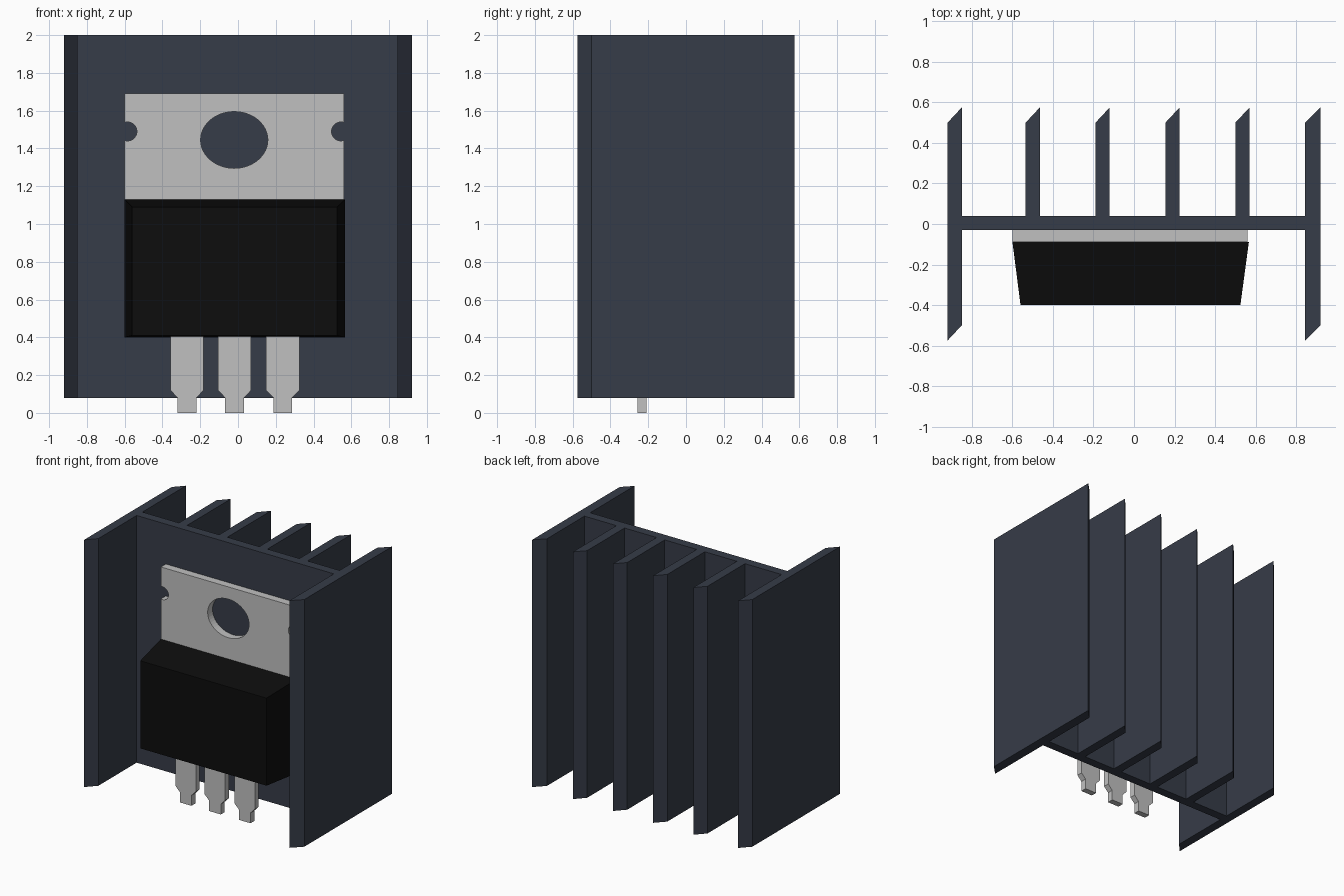
import bpy, bmesh, math

cube = bpy.data.objects.get("Cube")
if cube:
    bpy.data.objects.remove(cube, do_unlink=True)


def material(name, rgb):
    m = bpy.data.materials.new(name)
    m.use_nodes = True
    m.diffuse_color = (*rgb, 1)
    bsdf = next(n for n in m.node_tree.nodes if n.type == 'BSDF_PRINCIPLED')
    bsdf.inputs["Base Color"].default_value = (*rgb, 1)
    return m


SLATE = material("slate anodised", (0.037, 0.045, 0.065))
SILVER = material("silver metal", (0.53, 0.53, 0.53))
BLACK = material("black plastic", (0.004, 0.004, 0.004))


def add_object(name, mesh, mat):
    mesh.materials.clear()
    mesh.materials.append(mat)
    ob = bpy.data.objects.new(name, mesh)
    bpy.context.collection.objects.link(ob)
    return ob


def extrude(name, loops, lo, hi, mat, upright=False):
    """Extrude closed outlines (inner ones are holes) along z, or along y if upright."""
    cu = bpy.data.curves.new(name, 'CURVE')
    cu.dimensions = '2D'
    cu.fill_mode = 'BOTH'
    cu.extrude = (hi - lo) / 2
    for pts in loops:
        sp = cu.splines.new('POLY')
        sp.points.add(len(pts) - 1)
        for p, (x, y) in zip(sp.points, pts):
            p.co = (x, y, 0, 1)
        sp.use_cyclic_u = True
        sp.use_smooth = False
    tmp = bpy.data.objects.new(name + "_outline", cu)
    bpy.context.collection.objects.link(tmp)
    bpy.context.view_layer.update()
    deps = bpy.context.evaluated_depsgraph_get()
    mesh = bpy.data.meshes.new_from_object(tmp.evaluated_get(deps))
    bpy.data.objects.remove(tmp, do_unlink=True)
    bm = bmesh.new()
    bm.from_mesh(mesh)
    bmesh.ops.remove_doubles(bm, verts=bm.verts, dist=1e-5)
    mid = (lo + hi) / 2
    for v in bm.verts:
        x, y, z = v.co
        v.co = (x, mid - z, y) if upright else (x, y, z + mid)
    bmesh.ops.recalc_face_normals(bm, faces=bm.faces)
    bm.to_mesh(mesh)
    bm.free()
    mesh.name = name
    return add_object(name, mesh, mat)


def arc(cx, cy, rx, ry, a0, a1, n):
    return [(cx + rx * math.cos(a0 + (a1 - a0) * i / n),
             cy + ry * math.sin(a0 + (a1 - a0) * i / n)) for i in range(n + 1)]


# Finned heat sink: one extruded profile with slanted fin tips
TIP, CUT = 0.575, 0.5
profile = [(-0.92, -TIP), (-0.85, -CUT), (-0.85, -0.03), (0.845, -0.03),
           (0.845, -TIP), (0.92, -CUT), (0.92, TIP), (0.845, CUT), (0.845, 0.04)]
for x in (0.5, 0.155, -0.19, -0.535):
    profile += [(x + 0.07, 0.04), (x + 0.07, TIP), (x, CUT), (x, 0.04)]
profile += [(-0.85, 0.04), (-0.85, TIP), (-0.92, CUT)]
extrude("heat_sink", [profile], 0.08, 2.0, SLATE)

# Metal tab with mounting hole and side notches
CX, HALF, R, NZ = -0.02, 0.58, 0.05, 1.49
a = math.acos(-0.015 / R)
left_notch = arc(CX - HALF + 0.015, NZ, R, R, a, -a, 16)
right_notch = [(2 * CX - x, z) for x, z in reversed(left_notch)]
outline = ([(CX - HALF, 0.41), (CX + HALF, 0.41)] + right_notch +
           [(CX + HALF, 1.69), (CX - HALF, 1.69)] + left_notch)
hole = arc(CX, 1.445, 0.178, 0.15, 0, 2 * math.pi, 48)[:-1]
tab = extrude("mounting_tab", [outline, hole], -0.09, -0.03, SILVER, upright=True)

# Moulded body: a block tapering towards the front
bm = bmesh.new()
rings = []
for y, x0, x1, z0, z1 in ((-0.088, -0.6, 0.567, 0.40, 1.13),
                          (-0.40, -0.56, 0.525, 0.41, 1.09)):
    rings.append([bm.verts.new(p) for p in
                  ((x0, y, z0), (x1, y, z0), (x1, y, z1), (x0, y, z1))])
for ring in rings:
    bm.faces.new(ring)
for i in range(4):
    j = (i + 1) % 4
    bm.faces.new((rings[0][i], rings[0][j], rings[1][j], rings[1][i]))
bmesh.ops.recalc_face_normals(bm, faces=bm.faces)
body = bpy.data.meshes.new("package_body")
bm.to_mesh(body)
bm.free()
add_object("package_body", body, BLACK)

# Three leads, wide at the body and stepped down to narrow pins
half = [(0.05, 0.0), (0.05, 0.08), (0.088, 0.12), (0.088, 0.45)]
for name, cx in (("right_lead", -0.27), ("middle_lead", -0.018), ("left_lead", 0.237)):
    pts = [(cx + x, z) for x, z in half] + [(cx - x, z) for x, z in reversed(half)]
    extrude(name, [pts], -0.257, -0.21, SILVER, upright=True)
